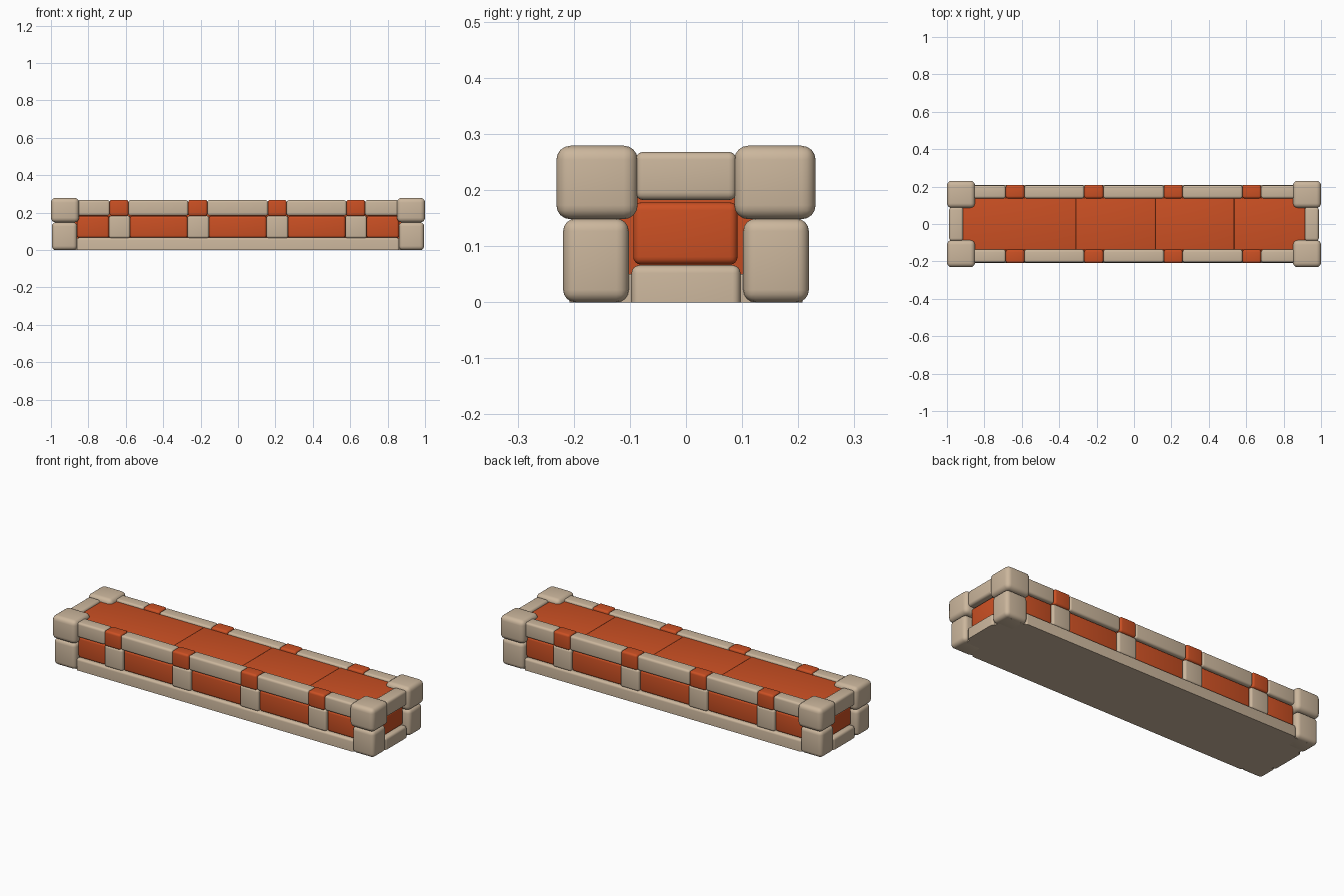
import bpy, bmesh

if "Cube" in bpy.data.objects:
    bpy.data.objects.remove(bpy.data.objects["Cube"])


def material(name, rgb):
    m = bpy.data.materials.new(name)
    m.diffuse_color = (*rgb, 1)
    m.use_nodes = True
    m.node_tree.nodes["Principled BSDF"].inputs["Base Color"].default_value = m.diffuse_color
    return m


STONE = material("beige_stone", (0.60, 0.47, 0.335))
BRICK = material("orange_red_brick", (0.60, 0.08, 0.017))


def block(name, x, y, z, mat, r=0.012, flat_base=False):
    """Rounded box given by (min, max) ranges on each axis."""
    bm = bmesh.new()
    bmesh.ops.create_cube(bm, size=1)
    for v in bm.verts:
        v.co = [lo + (c + 0.5) * (hi - lo) for c, (lo, hi) in zip(v.co, (x, y, z))]
    edges = [e for e in bm.edges
             if not (flat_base and all(v.co.z < z[0] + 1e-5 for v in e.verts))]
    bmesh.ops.bevel(bm, geom=edges, offset=r, segments=4, profile=0.5,
                    affect='EDGES', clamp_overlap=True)
    bmesh.ops.recalc_face_normals(bm, faces=bm.faces)
    me = bpy.data.meshes.new(name)
    bm.to_mesh(me)
    bm.free()
    me.materials.append(mat)
    ob = bpy.data.objects.new(name, me)
    bpy.context.collection.objects.link(ob)
    for o in bpy.context.selected_objects:
        o.select_set(False)
    ob.select_set(True)
    bpy.context.view_layer.objects.active = ob
    bpy.ops.object.shade_smooth_by_angle(angle=0.7)
    return ob


def side(s, lo, hi):
    """Range lo..hi on the positive or mirrored negative side."""
    return (lo, hi) if s > 0 else (-hi, -lo)


# Corner stones: a lower block and a wider upper cap
for sx in (-1, 1):
    for sy in (-1, 1):
        block("lower_corner", side(sx, 0.86, 0.995), side(sy, 0.102, 0.219),
              (0, 0.149), STONE, 0.022)
        block("upper_corner", side(sx, 0.85, 1.0), side(sy, 0.086, 0.231),
              (0.148, 0.279), STONE, 0.025)

# Stone foundation slab filling the underside
block("foundation", (-0.97, 0.97), (-0.198, 0.198), (0, 0.05), STONE, 0.004, True)

# Brick infill behind the wall stones
block("inner_core", (-0.93, 0.93), (-0.165, 0.165), (0.045, 0.235), BRICK, 0.004)

# Long walls: base beam, middle course, top course
MIDDLE = [-0.86, -0.69, -0.577, -0.27, -0.155, 0.152, 0.268, 0.574, 0.688, 0.86]
TOP = [-0.86, -0.686, -0.586, -0.266, -0.164, 0.16, 0.26, 0.58, 0.68, 0.86]
for s in (-1, 1):
    block("base_beam", (-0.862, 0.862), side(s, 0.10, 0.208), (0, 0.066),
          STONE, 0.012, True)
    for i in range(9):
        xm, xt = (MIDDLE[i], MIDDLE[i + 1]), (TOP[i], TOP[i + 1])
        if i % 2:
            block("wall_post", xm, side(s, 0.12, 0.204), (0.064, 0.184), STONE)
            block("rim_brick", xt, side(s, 0.137, 0.209), (0.182, 0.269), BRICK)
        else:
            block("wall_brick", xm, side(s, 0.12, 0.194), (0.066, 0.182), BRICK)
            block("rim_stone", xt, side(s, 0.137, 0.206), (0.184, 0.267), STONE)

# Short end walls
for s in (-1, 1):
    block("end_base", side(s, 0.85, 0.985), (-0.097, 0.097), (0, 0.066),
          STONE, 0.014, True)
    block("end_brick", side(s, 0.85, 0.965), (-0.094, 0.092), (0.067, 0.178), BRICK, 0.014)
    block("end_rim", side(s, 0.913, 0.988), (-0.09, 0.09), (0.182, 0.268), STONE, 0.014)

# Four brick slabs covering the top
SLABS = [-0.918, -0.31, 0.115, 0.535, 0.915]
for a, b in zip(SLABS, SLABS[1:]):
    block("top_slab", (a, b), (-0.14, 0.14), (0.20, 0.256), BRICK, 0.006)
